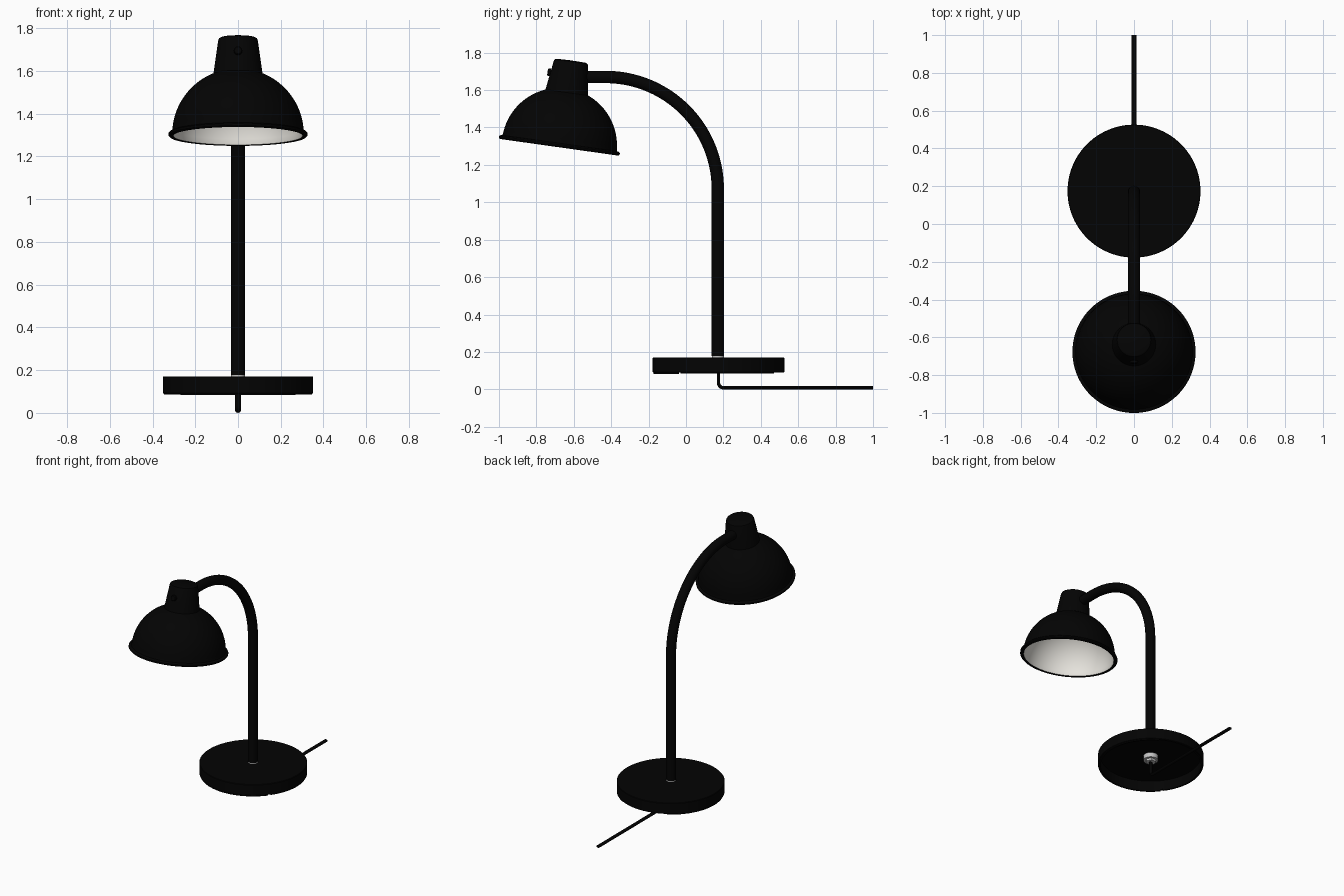
import bpy, bmesh, math
from math import sin, cos, pi, radians
from mathutils import Vector, Matrix

cube = bpy.data.objects.get("Cube")
if cube:
    bpy.data.objects.remove(cube, do_unlink=True)


def material(name, colour, rough):
    m = bpy.data.materials.new(name)
    m.use_nodes = True
    m.diffuse_color = (*colour, 1)
    node = next(n for n in m.node_tree.nodes if n.type == 'BSDF_PRINCIPLED')
    node.inputs["Base Color"].default_value = (*colour, 1)
    node.inputs["Roughness"].default_value = rough
    return m


BLACK = material("matte black", (0.001, 0.001, 0.001), 0.6)
WHITE = material("warm white lining", (0.8, 0.78, 0.73), 0.6)
METAL = material("grey metal", (0.55, 0.55, 0.55), 0.4)


def finish(name, bm, mat, matrix=Matrix(), fix=True):
    if fix:
        bmesh.ops.recalc_face_normals(bm, faces=bm.faces)
    mesh = bpy.data.meshes.new(name)
    bm.to_mesh(mesh)
    bm.free()
    mesh.transform(matrix)
    mesh.materials.append(mat)
    ob = bpy.data.objects.new(name, mesh)
    bpy.context.collection.objects.link(ob)
    bpy.ops.object.select_all(action='DESELECT')
    ob.select_set(True)
    bpy.context.view_layer.objects.active = ob
    bpy.ops.object.shade_smooth_by_angle(angle=radians(35))


def lathe(name, profile, mat, matrix=Matrix(), steps=64, fix=True):
    """Spin (radius, height) points round the z axis."""
    bm = bmesh.new()
    verts = [bm.verts.new((r, 0, h)) for r, h in profile]
    edges = [bm.edges.new(p) for p in zip(verts, verts[1:])]
    bmesh.ops.spin(bm, geom=verts + edges, cent=(0, 0, 0), axis=(0, 0, 1),
                   angle=2 * pi, steps=steps, use_merge=True)
    bmesh.ops.remove_doubles(bm, verts=bm.verts, dist=1e-5)
    finish(name, bm, mat, matrix, fix)


def skin(bm, rings):
    """Join closed rings of vertices into a capped tube."""
    for a, b in zip(rings, rings[1:]):
        for k in range(len(a)):
            j = (k + 1) % len(a)
            bm.faces.new((a[k], a[j], b[j], b[k]))
    bm.faces.new(rings[0])
    bm.faces.new(rings[-1])


def sweep(name, path, rx, rn, mat, sides=24):
    """Elliptical tube along (y, z) points in the middle plane."""
    bm = bmesh.new()
    rings = []
    pts = [Vector((0, y, z)) for y, z in path]
    for i, p in enumerate(pts):
        tangent = (pts[min(i + 1, len(pts) - 1)] - pts[max(i - 1, 0)]).normalized()
        normal = tangent.cross(Vector((1, 0, 0)))
        rings.append([bm.verts.new(p + Vector((rx * cos(a), 0, 0)) + normal * rn * sin(a))
                      for a in (2 * pi * k / sides for k in range(sides))])
    skin(bm, rings)
    finish(name, bm, mat)


def arc(cy, cz, r, a0, a1, n):
    return [(cy + r * cos(t), cz + r * sin(t))
            for t in (radians(a0 + (a1 - a0) * i / n) for i in range(n + 1))]


# Base: thin-walled disc, open underneath
BASE_Y = 0.174
base_at = Matrix.Translation((0, BASE_Y, 0))
lathe("base", [(0, 0.17), (0.349, 0.17), (0.352, 0.167), (0.352, 0.094), (0.349, 0.091),
               (0.335, 0.091), (0.335, 0.158), (0, 0.158)], BLACK, base_at, 96)


# Curved foot pads under the rim, with a gap at the back for the cable
def foot_pad(name, start, end, bottom):
    bm = bmesh.new()
    rings = []
    for i in range(21):
        t = radians(start + (end - start) * i / 20)
        rings.append([bm.verts.new((r * sin(t), -r * cos(t), z))
                      for r, z in ((0.335, 0.093), (0.347, 0.093), (0.347, bottom), (0.335, bottom))])
    skin(bm, rings)
    finish(name, bm, BLACK, base_at)


foot_pad("front_foot_pad", -51, 51, 0.083)
foot_pad("left_foot_pad", 54, 149, 0.085)
foot_pad("right_foot_pad", -149, -54, 0.085)

# Washer and fixing nut below the base, thin collar above it
lathe("washer", [(0, 0.159), (0.05, 0.159), (0.05, 0.125), (0, 0.125)], METAL, base_at, 32)
lathe("fixing_nut", [(0, 0.126), (0.036, 0.126), (0.036, 0.11), (0, 0.11)], METAL, base_at, 6)
POLE_Y = 0.17
lathe("pole_collar", [(0, 0.169), (0.032, 0.169), (0.032, 0.179), (0, 0.179)], METAL,
      Matrix.Translation((0, POLE_Y, 0)), 32)

# Upright and gooseneck arm in one bent tube
sweep("bent_pole", [(POLE_Y, 0.178)] + arc(POLE_Y - 0.6, 1.07, 0.6, 0, 90, 40) + [(-0.6, 1.67)],
      0.033, 0.033, BLACK)

# Power cable: drops from the base and runs out behind
sweep("power_cable", [(BASE_Y, 0.126)] + arc(BASE_Y + 0.025, 0.034, 0.025, 180, 270, 10) + [(1.0, 0.009)],
      0.013, 0.009, BLACK, 12)

# Lamp head, tilted forward
head = Matrix.Translation((0, -0.677, 1.304)) @ Matrix.Rotation(radians(-8), 4, 'X')
dome = arc(0, 0, 0.308, 4, 74, 24)
lining = arc(0, 0, 0.3, 0, 90, 24)
lathe("shade", [(0.302, -0.008), (0.32, -0.01), (0.326, -0.004), (0.326, 0.004), (0.32, 0.01),
                (0.31, 0.012)] + dome + [(0, 0.296)], BLACK, head, 96, False)
lathe("shade_lining", [(0.302, -0.008)] + lining[:-1] + [(0, 0.295)], WHITE, head, 96, False)
lathe("shade_neck", [(0.1, 0.27), (0.116, 0.28), (0.093, 0.442), (0.089, 0.452),
                     (0.079, 0.457), (0, 0.459)], BLACK, head, 64)

# Small thumb screw on the front of the neck
knob = Matrix.Translation((0, -0.657, 1.685)) @ Matrix.Rotation(radians(90 - 8), 4, 'X')
lathe("thumb_screw", [(0, 0), (0.012, 0), (0.012, 0.066), (0.02, 0.068), (0.02, 0.08),
                      (0.016, 0.084), (0, 0.084)], BLACK, knob, 24)
